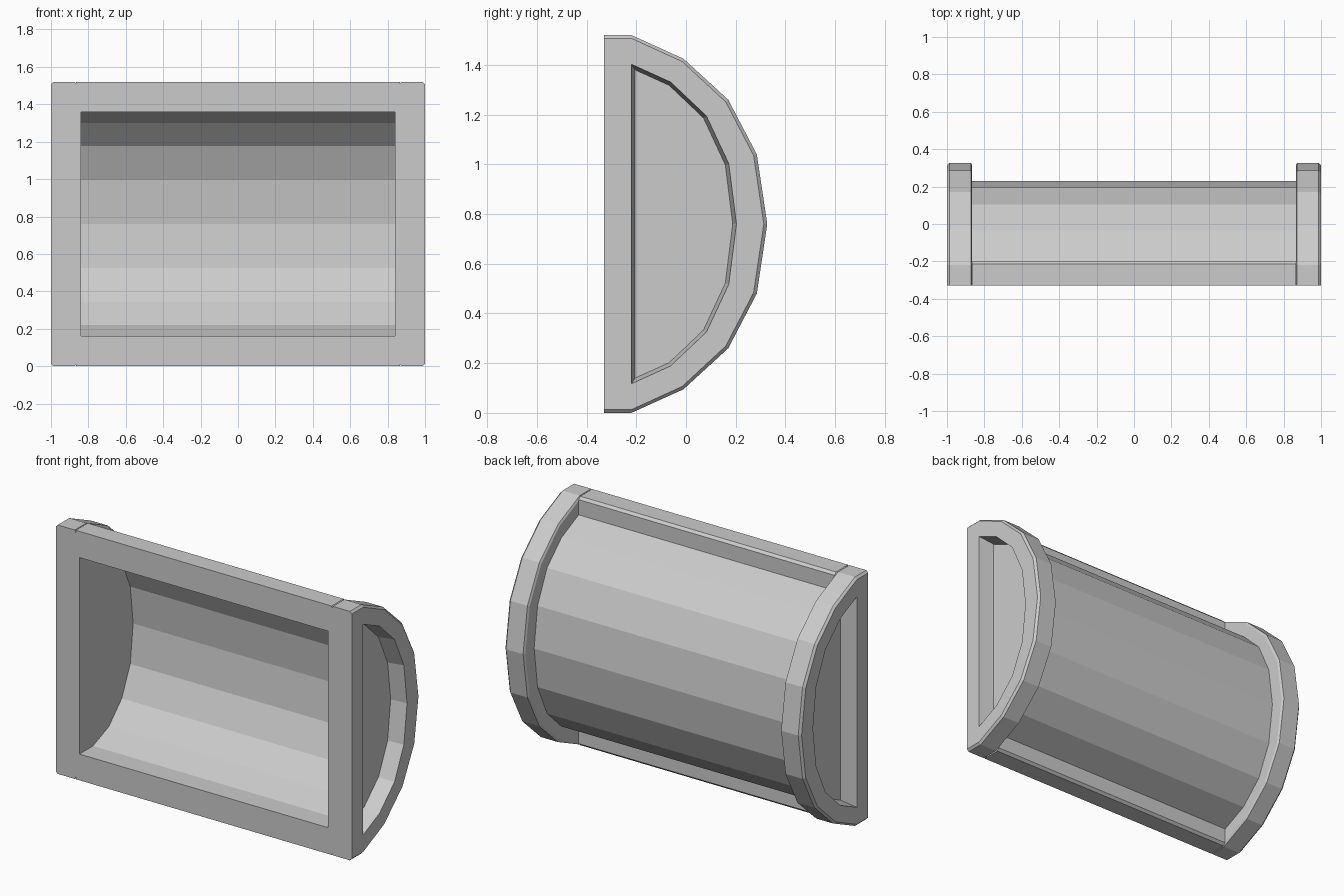
import bpy, bmesh

if "Cube" in bpy.data.objects:
    bpy.data.objects.remove(bpy.data.objects["Cube"])

MID = 0.76          # mirror height of every side profile
FRONT = -0.33       # plane of the front frame


def full(half):
    """Mirror a half profile (y, z), top to middle, about mid height."""
    return half + [(y, 2 * MID - z) for y, z in reversed(half[:-1])]


# Side profiles, each top half from front to back
outline = full([(FRONT, 1.52), (-0.22, 1.52), (-0.01, 1.425), (0.17, 1.26), (0.285, 1.04), (0.327, MID)])
chamfer = full([(FRONT, 1.507), (-0.22, 1.507), (-0.016, 1.414), (0.16, 1.251), (0.272, 1.036), (0.313, MID)])
recess = full([(-0.22, 1.403), (-0.22, 1.403), (-0.062, 1.331), (0.082, 1.195), (0.172, 1.003), (0.203, MID)])
floor = full([(-0.205, 1.38), (-0.205, 1.38), (-0.068, 1.318), (0.07, 1.187), (0.158, 0.998), (0.188, MID)])
drum_out = full([(-0.2, 1.412), (-0.035, 1.337), (0.105, 1.205), (0.197, 1.008), (0.23, MID)])
drum_in = full([(FRONT, 1.36), (-0.2, 1.36), (-0.045, 1.299), (0.078, 1.176), (0.16, 0.996), (0.188, MID)])
rail = [(-0.2, 1.412), (-0.2, 1.505), (-0.215, 1.52), (FRONT, 1.52), (FRONT, 1.36)]

bm = bmesh.new()


def ring(profile, x):
    return [bm.verts.new((x, y, z)) for y, z in profile]


def bridge(a, b, closed=False):
    n = len(a)
    for i in range(n if closed else n - 1):
        j = (i + 1) % n
        bm.faces.new((a[i], a[j], b[j], b[i]))


# End caps with chamfered rims and recessed outer panels
for s in (-1, 1):
    rings = [ring(p, s * x) for p, x in (
        (floor, 0.90), (recess, 1.0), (chamfer, 1.0),
        (outline, 0.987), (outline, 0.872), (chamfer, 0.865))]
    for a, b in zip(rings, rings[1:]):
        bridge(a, b, True)
    bm.faces.new(rings[0])
    # inner face down to the drum surface
    bridge(rings[-1][1:-1], ring(drum_out, s * 0.865))
    # front strip beside the opening, and cavity end wall
    bridge(ring([(FRONT, 1.36), (FRONT, 0.16)], s * 0.865),
           ring([(FRONT, 1.36), (FRONT, 0.16)], s * 0.84))
    bm.faces.new(ring(drum_in, s * 0.84))

# Drum: outer skin and inner cavity
bridge(ring(drum_out, -0.865), ring(drum_out, 0.865))
bridge(ring(drum_in, -0.84), ring(drum_in, 0.84))

# Top and bottom frame rails
for prof in (rail, [(y, 2 * MID - z) for y, z in rail]):
    bridge(ring(prof, -0.865), ring(prof, 0.865))

bmesh.ops.remove_doubles(bm, verts=bm.verts[:], dist=0.0005)
bmesh.ops.recalc_face_normals(bm, faces=bm.faces[:])

mesh = bpy.data.meshes.new("half_drum_housing")
bm.to_mesh(mesh)
bm.free()
bpy.context.collection.objects.link(bpy.data.objects.new("half_drum_housing", mesh))
